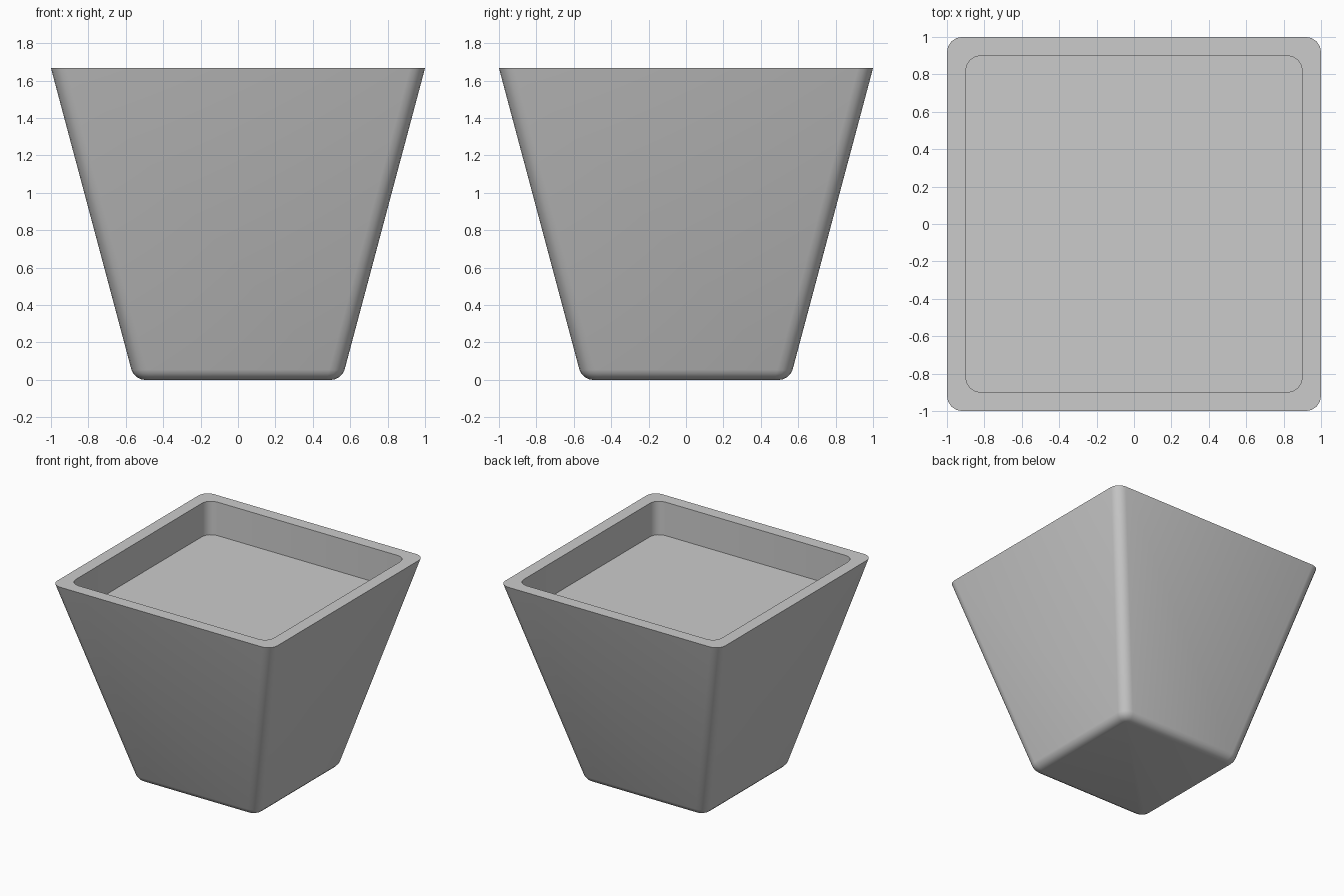
import bpy, bmesh, math

if "Cube" in bpy.data.objects:
    bpy.data.objects.remove(bpy.data.objects["Cube"])

HEIGHT = 1.667
TOP, BASE = 1.0, 0.555        # half widths of rim and foot
RIM, DEPTH = 0.1, 0.275       # rim width and recess depth

bm = bmesh.new()

# Tapered square body
bmesh.ops.create_cube(bm, size=2)
for v in bm.verts:
    top = v.co.z > 0
    half = TOP if top else BASE
    v.co = (v.co.x * half, v.co.y * half, HEIGHT if top else 0)

# Rounded corner edges
corners = [e for e in bm.edges if abs(e.verts[0].co.z - e.verts[1].co.z) > 1]
bmesh.ops.bevel(bm, geom=corners, offset=0.078, offset_type='OFFSET', segments=4,
                profile=0.5, affect='EDGES')

# Rounded foot
foot = [e for e in bm.edges if all(abs(v.co.z) < 1e-4 for v in e.verts)]
bmesh.ops.bevel(bm, geom=foot, offset=0.056, offset_type='OFFSET', segments=4,
                profile=0.5, affect='EDGES')

# Flat rim with constant corner radius, then straight-sided recess
bm.normal_update()
face = max(bm.faces, key=lambda f: f.calc_center_median().z)
for inset, drop in ((RIM, 0), (0, DEPTH)):
    face = bmesh.ops.extrude_discrete_faces(bm, faces=[face])["faces"][0]
    for v in face.verts:
        v.co.x -= math.copysign(inset, v.co.x)
        v.co.y -= math.copysign(inset, v.co.y)
        v.co.z -= drop

bmesh.ops.recalc_face_normals(bm, faces=bm.faces)
mesh = bpy.data.meshes.new("planter_pot")
bm.to_mesh(mesh)
bm.free()
pot = bpy.data.objects.new("planter_pot", mesh)
bpy.context.collection.objects.link(pot)
bpy.context.view_layer.objects.active = pot
pot.select_set(True)
bpy.ops.object.shade_smooth_by_angle(angle=math.radians(30))
